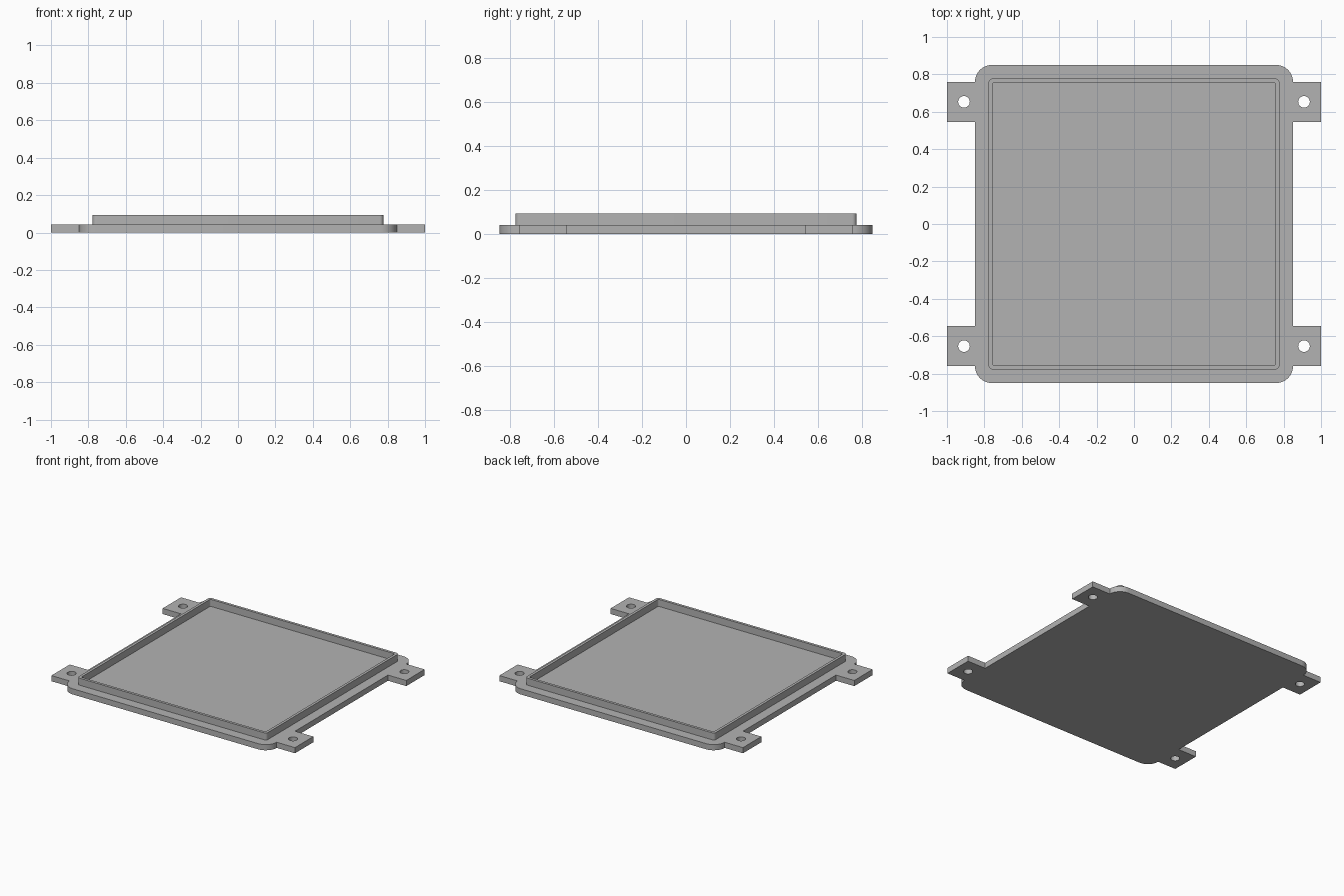
import bpy, bmesh, math

if "Cube" in bpy.data.objects:
    bpy.data.objects.remove(bpy.data.objects["Cube"])

grey = bpy.data.materials.new("plain grey")
grey.diffuse_color = (0.45, 0.45, 0.45, 1)
grey.use_nodes = True
grey.node_tree.nodes["Principled BSDF"].inputs["Base Color"].default_value = grey.diffuse_color


def arc(cx, cy, r, a0, a1, n):
    return [(cx + r * math.cos(a0 + (a1 - a0) * i / n),
             cy + r * math.sin(a0 + (a1 - a0) * i / n)) for i in range(n + 1)]


def four_way(quad):
    """Mirror a quadrant outline into a full counter-clockwise loop."""
    half = quad + [(-x, y) for x, y in reversed(quad)]
    return half + [(-x, -y) for x, y in half]


def rounded_square(h, r, n=8):
    return four_way(arc(h - r, h - r, r, 0, math.pi / 2, n))


def slab(name, loops, z0, z1):
    """Extrude an outline with holes between two heights."""
    cu = bpy.data.curves.new(name, 'CURVE')
    cu.dimensions = '2D'
    cu.fill_mode = 'BOTH'
    cu.extrude = (z1 - z0) / 2
    for pts in loops:
        s = cu.splines.new('POLY')
        s.points.add(len(pts) - 1)
        for p, (x, y) in zip(s.points, pts):
            p.co = (x, y, 0, 1)
        s.use_cyclic_u = True
    ob = bpy.data.objects.new(name, cu)
    bpy.context.collection.objects.link(ob)
    bpy.ops.object.select_all(action='DESELECT')
    ob.select_set(True)
    bpy.context.view_layer.objects.active = ob
    bpy.ops.object.convert(target='MESH')
    ob = bpy.context.view_layer.objects.active
    bm = bmesh.new()
    bm.from_mesh(ob.data)
    bmesh.ops.remove_doubles(bm, verts=bm.verts, dist=1e-5)
    bmesh.ops.translate(bm, verts=bm.verts, vec=(0, 0, (z0 + z1) / 2))
    bmesh.ops.recalc_face_normals(bm, faces=bm.faces)
    bm.to_mesh(ob.data)
    bm.free()
    ob.data.materials.clear()
    ob.data.materials.append(grey)
    bpy.ops.object.shade_smooth_by_angle(angle=math.radians(30))
    return ob


# Base plate with rounded corners, four mounting tabs and screw holes
quadrant = [(0.85, 0.545), (1.0, 0.545), (1.0, 0.76)]
quadrant += arc(0.76, 0.76, 0.09, 0, math.pi / 2, 12)
holes = [arc(sx * 0.909, sy * 0.653, 0.031, 0, 2 * math.pi, 32)[:-1]
         for sx in (-1, 1) for sy in (-1, 1)]
slab("base_plate", [four_way(quadrant)] + holes, 0, 0.042)

# Thin raised lip around the plate
slab("raised_lip", [rounded_square(0.777, 0.02), rounded_square(0.757, 0.012)], 0.042, 0.094)
